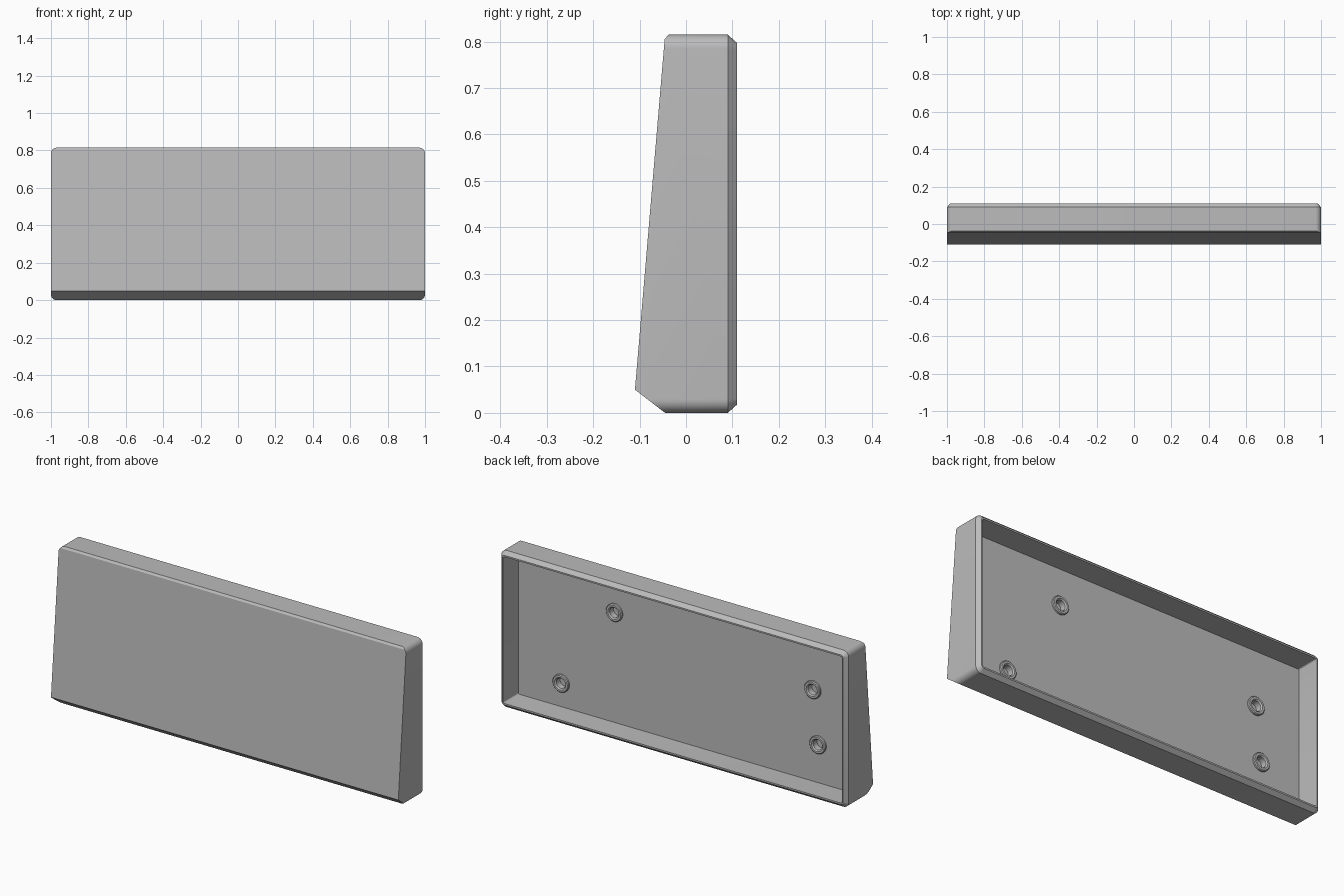
import bpy, bmesh, math
from mathutils import Vector

cube = bpy.data.objects.get("Cube")
if cube:
    bpy.data.objects.remove(cube)

grey = bpy.data.materials.new("plain_grey")
grey.use_nodes = True
COLOUR = (0.5, 0.5, 0.5, 1)
grey.diffuse_color = COLOUR
grey.node_tree.nodes["Principled BSDF"].inputs["Base Color"].default_value = COLOUR

HEIGHT = 0.815
MID = HEIGHT / 2
FLOOR_Y = -0.015


def rounded(cx, cz, hx, hz, r, y, steps=8):
    """Rounded rectangle loop in the xz plane at depth y."""
    pts = []
    for k, (sx, sz) in enumerate([(1, 1), (-1, 1), (-1, -1), (1, -1)]):
        for i in range(steps + 1):
            a = math.pi / 2 * (k + i / steps)
            pts.append(Vector((cx + sx * (hx - r) + r * math.cos(a), y,
                               cz + sz * (hz - r) + r * math.sin(a))))
    return pts


def circle(x, z, r, y, n=32):
    return [Vector((x + r * math.cos(2 * math.pi * i / n), y,
                    z + r * math.sin(2 * math.pi * i / n))) for i in range(n)]


def loft(loops, closed=False):
    """Skin matching loops; cap the ends, or join last to first if closed."""
    bm = bmesh.new()
    rows = [[bm.verts.new(p) for p in loop] for loop in loops]
    pairs = list(zip(rows, rows[1:]))
    if closed:
        pairs.append((rows[-1], rows[0]))
    else:
        bm.faces.new(rows[0])
        bm.faces.new(rows[-1])
    for a, b in pairs:
        for i in range(len(a)):
            j = (i + 1) % len(a)
            bm.faces.new((a[i], a[j], b[j], b[i]))
    bmesh.ops.recalc_face_normals(bm, faces=bm.faces)
    return bm


def make(name, bm):
    mesh = bpy.data.meshes.new(name)
    bm.to_mesh(mesh)
    bm.free()
    mesh.materials.append(grey)
    ob = bpy.data.objects.new(name, mesh)
    bpy.context.collection.objects.link(ob)
    return ob


def slice_off(bm, a, b):
    """Cut away the outside of the line a-b, given as (y, z) points."""
    (ya, za), (yb, zb) = a, b
    no = Vector((0, -(zb - za), yb - ya))
    cut = bmesh.ops.bisect_plane(bm, geom=bm.verts[:] + bm.edges[:] + bm.faces[:],
                                 plane_co=(0, ya, za), plane_no=no, clear_outer=True)
    edges = [e for e in cut["geom_cut"] if isinstance(e, bmesh.types.BMEdge)]
    bmesh.ops.edgeloop_fill(bm, edges=edges)
    bmesh.ops.recalc_face_normals(bm, faces=bm.faces)


def smooth(ob):
    bpy.ops.object.select_all(action='DESELECT')
    ob.select_set(True)
    bpy.context.view_layer.objects.active = ob
    bpy.ops.object.shade_smooth_by_angle(angle=math.radians(28))


# Outer shell: rounded block with a chamfered back rim and a sloping front
bm = loft([rounded(0, MID, 1, MID, 0.03, -0.2),
           rounded(0, MID, 1, MID, 0.03, 0.09),
           rounded(0, MID, 0.982, MID - 0.018, 0.014, 0.11)])
slice_off(bm, (-0.11, 0.05), (-0.046, 0.805))
slice_off(bm, (-0.045, 0), (-0.11, 0.05))
slice_off(bm, (-0.046, 0.805), (-0.038, HEIGHT))
body = make("case_body", bm)

# Cutters: back cavity, slot in the bottom wall, four screw holes
cutters = [make("cavity_cutter", loft([
    rounded(0, MID, 0.976, MID - 0.026, 0.008, y, 3) for y in (FLOOR_Y, 0.2)]))]

slot = loft([rounded(0, 0.015, 0.05, 0.02, 0.0199, y) for y in (-0.06, 0.1)])
for v in slot.verts:
    v.co = Vector((v.co.x, v.co.z, v.co.y))
bmesh.ops.recalc_face_normals(slot, faces=slot.faces)
cutters.append(make("slot_cutter", slot))

SCREWS = [(0.42, 0.6), (0.727, 0.15), (-0.722, 0.504), (-0.752, 0.225)]
for x, z in SCREWS:
    cutters.append(make("hole_cutter", loft([circle(x, z, 0.026, y) for y in (-0.04, 0.02)])))

for c in cutters:
    mod = body.modifiers.new(c.name, 'BOOLEAN')
    mod.operation = 'DIFFERENCE'
    mod.solver = 'EXACT'
    mod.object = c
    bpy.context.view_layer.objects.active = body
    bpy.ops.object.modifier_apply(modifier=mod.name)
for c in cutters:
    bpy.data.objects.remove(c)
smooth(body)

# Low collars around the screw holes
for i, (x, z) in enumerate(SCREWS):
    top = FLOOR_Y + 0.012
    ring = make(f"screw_collar_{i + 1}", loft([
        circle(x, z, 0.046, FLOOR_Y - 0.003), circle(x, z, 0.046, top - 0.004),
        circle(x, z, 0.042, top), circle(x, z, 0.032, top),
        circle(x, z, 0.026, top - 0.006), circle(x, z, 0.026, FLOOR_Y - 0.003)], closed=True))
    smooth(ring)
